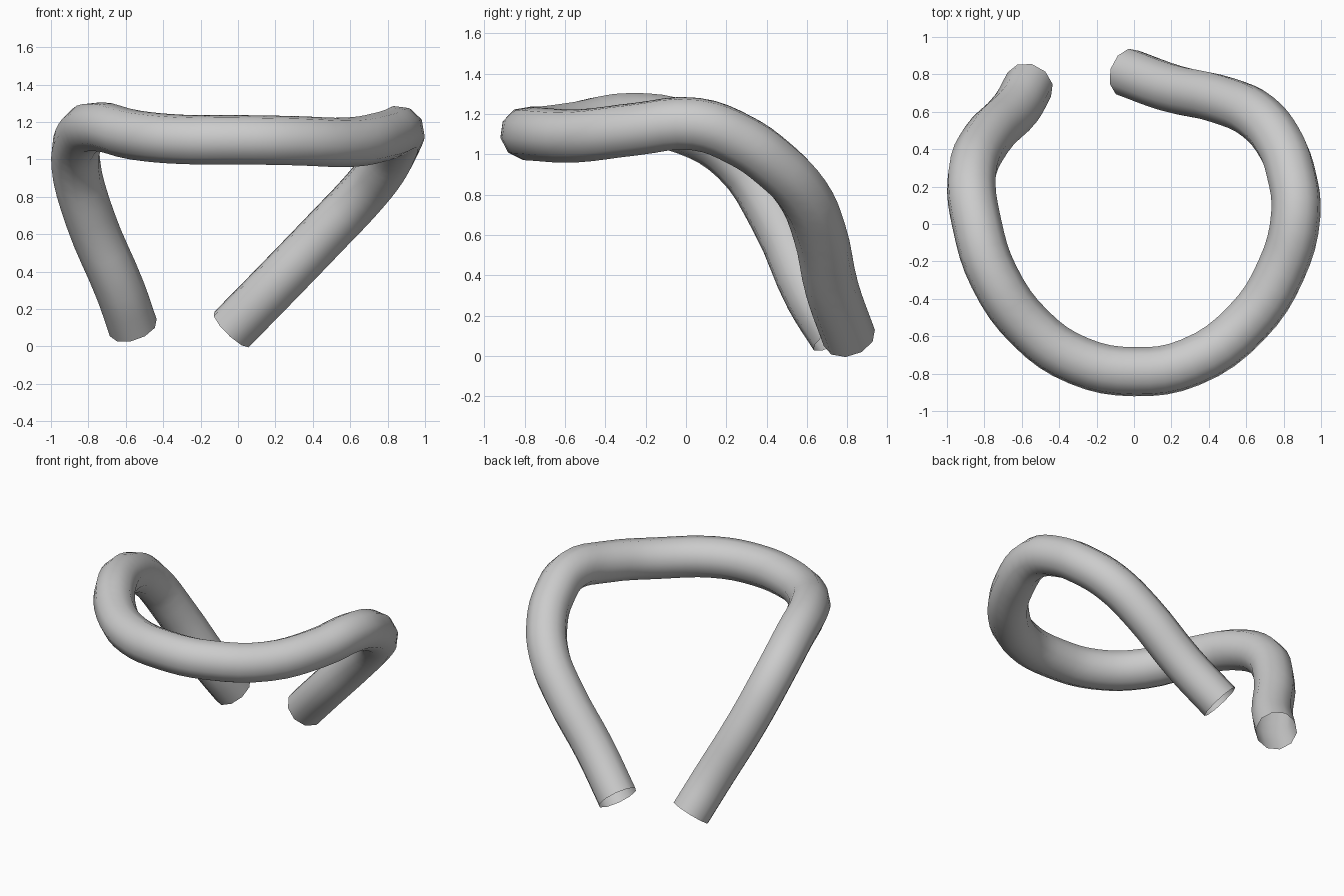
import bpy

if "Cube" in bpy.data.objects:
    bpy.data.objects.remove(bpy.data.objects["Cube"])

# Centreline of the bent tube, from the left end round the front to the right end
PATH = [(-0.56, 0.745, 0.10), (-0.63, 0.62, 0.30), (-0.79, 0.45, 0.68),
        (-0.868, 0.25, 0.98), (-0.84, 0.0, 1.13), (-0.75, -0.28, 1.175),
        (-0.55, -0.56, 1.13), (-0.3, -0.73, 1.107), (0.0, -0.79, 1.105),
        (0.3, -0.74, 1.10), (0.60, -0.53, 1.092), (0.785, -0.25, 1.125),
        (0.865, 0.05, 1.15), (0.84, 0.27, 1.07), (0.78, 0.43, 0.96),
        (0.66, 0.575, 0.81), (0.48, 0.66, 0.62), (0.2, 0.725, 0.33),
        (-0.035, 0.81, 0.09)]

# Round profile swept along the path, ends left open
curve = bpy.data.curves.new("bent_tube", "CURVE")
curve.dimensions = "3D"
curve.resolution_u = 4
curve.bevel_depth = 0.133
curve.bevel_resolution = 3
curve.use_fill_caps = False
spline = curve.splines.new("BEZIER")
spline.bezier_points.add(len(PATH) - 1)
for point, co in zip(spline.bezier_points, PATH):
    point.co = co
    point.handle_left_type = point.handle_right_type = "AUTO"

tube = bpy.data.objects.new("bent_tube", curve)
bpy.context.collection.objects.link(tube)
bpy.context.view_layer.objects.active = tube
tube.select_set(True)
bpy.ops.object.convert(target="MESH")
bpy.ops.object.shade_smooth()
